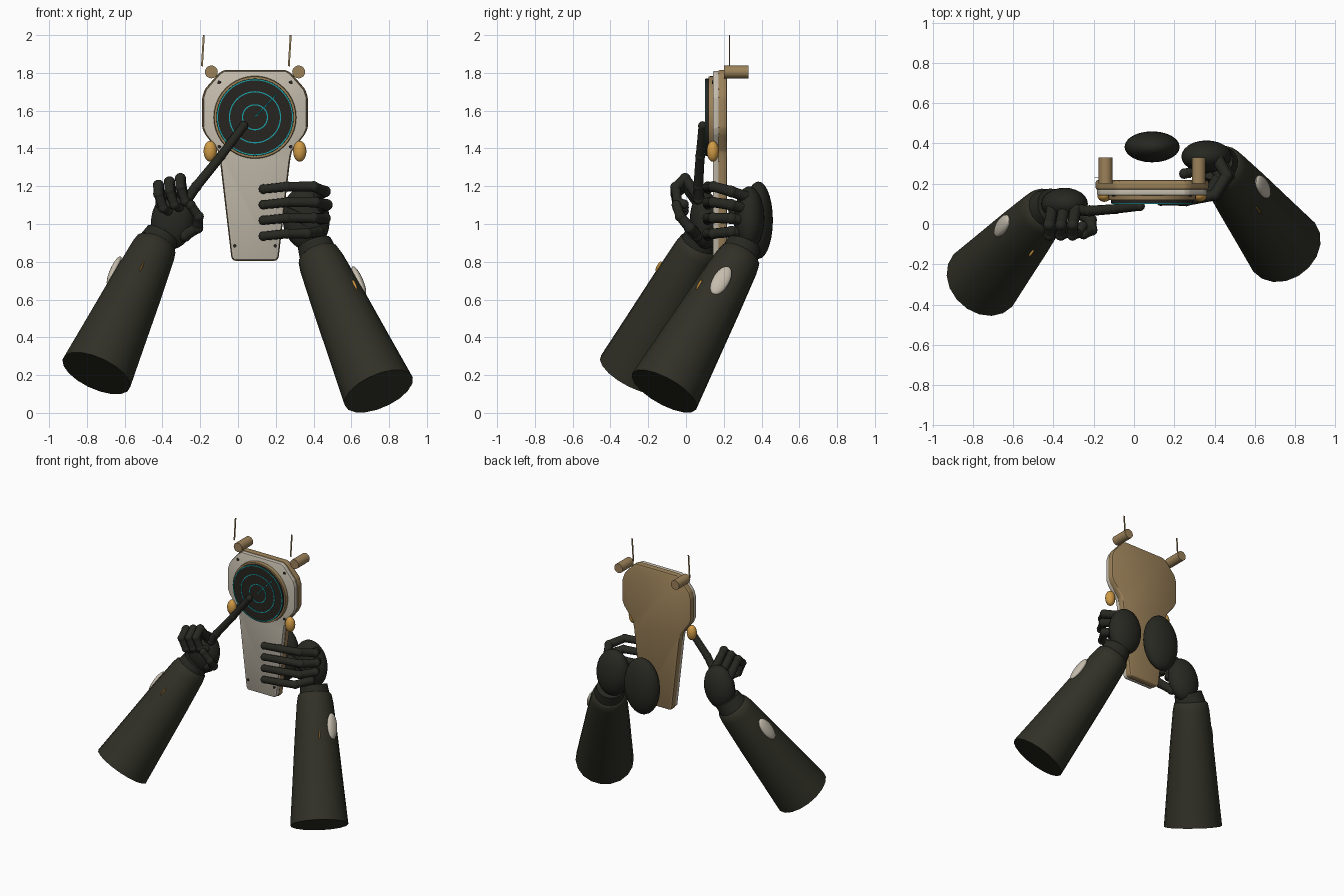
import bpy, bmesh, math
from mathutils import Vector, Matrix

if "Cube" in bpy.data.objects:
    bpy.data.objects.remove(bpy.data.objects["Cube"])


def material(name, rgb):
    m = bpy.data.materials.new(name)
    m.diffuse_color = (*rgb, 1)
    m.use_nodes = True
    m.node_tree.nodes["Principled BSDF"].inputs["Base Color"].default_value = m.diffuse_color
    return m


SLEEVE = material("dark olive cloth", (0.030, 0.030, 0.020))
GLOVE = material("glove black", (0.021, 0.021, 0.016))
CREAM = material("cream", (0.56, 0.51, 0.42))
TAN = material("tan", (0.33, 0.22, 0.10))
AMBER = material("amber", (0.62, 0.32, 0.06))
SCREEN = material("screen black", (0.020, 0.018, 0.014))
CYAN = material("cyan", (0.01, 0.36, 0.40))
CX, CZ = 0.09, 1.565          # device centre line and dial height


def finish(name, bm, mat, angle=40):
    bmesh.ops.recalc_face_normals(bm, faces=bm.faces)
    me = bpy.data.meshes.new(name)
    bm.to_mesh(me)
    bm.free()
    me.materials.append(mat)
    ob = bpy.data.objects.new(name, me)
    bpy.context.collection.objects.link(ob)
    bpy.ops.object.select_all(action='DESELECT')
    ob.select_set(True)
    bpy.context.view_layer.objects.active = ob
    bpy.ops.object.shade_smooth_by_angle(angle=math.radians(angle))
    return ob


def frame(center, axis):
    return Matrix.Translation(center) @ Vector(axis).to_track_quat('Z', 'Y').to_matrix().to_4x4()


def add_cone(bm, a, b, r1, r2, seg=16):
    a, b = Vector(a), Vector(b)
    bmesh.ops.create_cone(bm, cap_ends=True, segments=seg, radius1=r1, radius2=r2,
                          depth=(b - a).length, matrix=frame((a + b) / 2, b - a))


def rod(name, a, b, r1, r2, mat, seg=16):
    bm = bmesh.new()
    add_cone(bm, a, b, r1, r2, seg)
    return finish(name, bm, mat)


def ellipsoid(name, center, radii, mat, rot=None):
    bm = bmesh.new()
    m = Matrix.Translation(center) @ (rot or Matrix()) @ Matrix.Diagonal((*radii, 1))
    bmesh.ops.create_uvsphere(bm, u_segments=24, v_segments=14, radius=1, matrix=m)
    return finish(name, bm, mat)


def finger(name, points, r):
    # tapered segments with a ball at each joint
    bm = bmesh.new()
    n = len(points)
    for i, p in enumerate(points):
        ri = r * (1 - 0.22 * i / (n - 1))
        bmesh.ops.create_uvsphere(bm, u_segments=12, v_segments=8, radius=ri,
                                  matrix=Matrix.Translation(p))
        if i:
            add_cone(bm, points[i - 1], p, ri * 0.97, ri * 0.9, 12)
    return finish(name, bm, GLOVE)


def slab(name, outline, y0, y1, mat, bevel):
    bm = bmesh.new()
    face = bm.faces.new([bm.verts.new((CX + x, y0, z)) for x, z in outline])
    ext = bmesh.ops.extrude_face_region(bm, geom=[face])
    moved = [v for v in ext['geom'] if isinstance(v, bmesh.types.BMVert)]
    bmesh.ops.translate(bm, verts=moved, vec=(0, y1 - y0, 0))
    bmesh.ops.bevel(bm, geom=list(bm.edges), offset=bevel, segments=2,
                    affect='EDGES', profile=0.5)
    return finish(name, bm, mat)


# Device body: tan back shell and cream front plate
half = [(0.165, 1.815), (0.19, 1.80), (0.265, 1.715), (0.28, 1.67), (0.28, 1.51),
        (0.265, 1.475), (0.195, 1.385), (0.185, 1.33), (0.125, 0.82), (0.112, 0.805)]
outline = half + [(-x, z) for x, z in reversed(half)]
slab("back_shell", outline, 0.17, 0.218, TAN, 0.010)
inner = [(x * 0.975, 1.31 + (z - 1.31) * 0.99) for x, z in outline]
slab("front_plate", inner, 0.142, 0.176, CREAM, 0.006)

# Round dial on the front
rod("dial_rim", (CX, 0.150, CZ), (CX, 0.118, CZ), 0.220, 0.216, TAN, 40)
rod("dial_screen", (CX, 0.150, CZ), (CX, 0.104, CZ), 0.206, 0.204, SCREEN, 40)
for i, r in enumerate((0.066, 0.135, 0.199)):
    bm = bmesh.new()
    rings = []
    for rr in (r - 0.003, r + 0.003):
        for y in (0.1045, 0.1005):
            rings.append([bm.verts.new((CX + rr * math.cos(k * math.tau / 48), y,
                                        CZ + rr * math.sin(k * math.tau / 48))) for k in range(48)])
    for a, b in ((0, 1), (1, 3), (3, 2), (2, 0)):
        for k in range(48):
            j = (k + 1) % 48
            bm.faces.new((rings[a][k], rings[a][j], rings[b][j], rings[b][k]))
    finish("dial_ring_%d" % (i + 1), bm, CYAN)
rod("dial_sweep", (CX, 0.103, CZ), (CX + 0.115, 0.103, CZ + 0.122), 0.003, 0.003, CYAN, 6)

# Paired fittings: screws, side knobs, top posts and aerials
for s, side in ((-1, "left"), (1, "right")):
    for i, (w, z) in enumerate(((0.19, 1.75), (0.19, 1.41), (0.107, 0.885))):
        rod("screw_%s_%d" % (side, i + 1), (CX + s * w, 0.15, z), (CX + s * w, 0.137, z),
            0.010, 0.009, SCREEN, 10)
    ellipsoid("side_knob_" + side, (CX + s * 0.237, 0.142, 1.385), (0.035, 0.032, 0.055), AMBER)
    rod("top_post_" + side, (CX + s * 0.231, 0.20, 1.805), (CX + s * 0.231, 0.33, 1.805),
        0.034, 0.034, TAN, 20)
    x = CX + s * 0.23 - 0.046
    bm = bmesh.new()
    m = frame((x, 0.23, 1.9175), (0.010, 0, 0.165)) @ Matrix.Diagonal((0.010, 0.010, 0.165, 1))
    bmesh.ops.create_cube(bm, size=1, matrix=m)
    for v in bm.verts:
        v.co.y = 0.23 + (v.co.y - 0.23) * 0.35
    finish("aerial_" + side, bm, TAN)

# Oval pad behind the device
ellipsoid("back_pad", (0.09, 0.383, 1.02), (0.137, 0.077, 0.205), GLOVE)

# Sleeves with cuffs, oval patches and small tabs
ARMS = (("left", (-0.75, -0.28, 0.21), (-0.43, 0.08, 0.90), (-0.345, 0.10, 1.02),
         (-0.65, -0.01, 0.75), (-0.51, -0.135, 0.77)),
        ("right", (0.745, -0.115, 0.115), (0.42, 0.295, 0.845), (0.365, 0.335, 1.02),
         (0.64, 0.185, 0.70), (0.63, 0.057, 0.69)))
for side, elbow, wrist, palm, patch, tab in ARMS:
    e, w, p = Vector(elbow), Vector(wrist), Vector(palm)
    d = (w - e).normalized()
    length = (w - e).length
    bm = bmesh.new()
    loops = []
    m = frame(e, d)
    for t, r in ((0, 0.195), (0.3, 0.172), (0.65, 0.146), (0.93, 0.122), (0.985, 0.112), (1.0, 0.096)):
        loops.append([bm.verts.new(m @ Vector((r * math.cos(k * math.tau / 18),
                                               r * math.sin(k * math.tau / 18), t * length)))
                      for k in range(18)])
    for a, b in zip(loops, loops[1:]):
        for k in range(18):
            j = (k + 1) % 18
            bm.faces.new((a[k], a[j], b[j], b[k]))
    bm.faces.new(loops[0])
    bm.faces.new(loops[-1])
    finish("sleeve_" + side, bm, SLEEVE, 45)
    rod("cuff_" + side, w - d * 0.04, w + (p - w).normalized() * 0.055, 0.106, 0.092, GLOVE, 20)

    for label, c, size, mat in (("patch", patch, (0.045, 0.09, 0.022), CREAM),
                                ("tab", tab, (0.005, 0.032, 0.010), AMBER)):
        c = Vector(c)
        n = c - e
        n = (n - d * n.dot(d)).normalized()
        # seat on the sleeve surface at this distance along the arm
        t = (c - e).dot(d)
        c = e + d * t + n * (0.195 - 0.073 * t / length)
        rot = Matrix((d.cross(n), d, n)).transposed().to_4x4()
        ellipsoid("sleeve_%s_%s" % (label, side), c, size, mat, rot)

# Palms
ellipsoid("palm_left", (-0.345, 0.10, 1.02), (0.115, 0.08, 0.155), GLOVE, Matrix.Rotation(0.15, 4, 'Y'))
ellipsoid("palm_right", (0.36, 0.335, 1.03), (0.125, 0.08, 0.17), GLOVE, Matrix.Rotation(-0.1, 4, 'Y'))

# Left hand: pointing finger, curled fingers, thumb
finger("left_index", [(-0.27, 0.07, 1.13), (-0.22, 0.065, 1.20), (-0.09, 0.075, 1.36),
                      (0.03, 0.088, 1.52)], 0.031)
for i in range(3):
    x, z = -0.29 - 0.058 * i, 1.14 - 0.018 * i
    finger("left_curled_%d" % (i + 1),
           [(x, 0.07, z), (x - 0.015, -0.005, z + 0.10), (x - 0.015, -0.055, z + 0.055),
            (x + 0.01, -0.045, z - 0.02), (x + 0.035, -0.01, z - 0.035)], 0.032)
finger("left_thumb", [(-0.28, 0.06, 0.94), (-0.215, 0.02, 0.98), (-0.21, -0.03, 1.04),
                      (-0.25, -0.05, 1.10)], 0.034)

# Right hand: four fingers wrapped round the front edge of the device
for i in range(4):
    z = 1.19 - 0.083 * i
    k = (0, 0.01, 0.0, -0.035)[i]
    drop = (1.5 - i) * 0.012
    finger("right_finger_%d" % (i + 1),
           [(0.41 + k, 0.33, z - 0.05 + i * 0.02), (0.46 + k, 0.24, z - drop), (0.40 + k, 0.145, z + 0.008),
            (0.26, 0.115, z + 0.008), (0.135, 0.115, z - 0.005)], 0.033)
finger("right_thumb", [(0.40, 0.30, 0.95), (0.34, 0.27, 1.03), (0.25, 0.25, 1.07)], 0.034)
